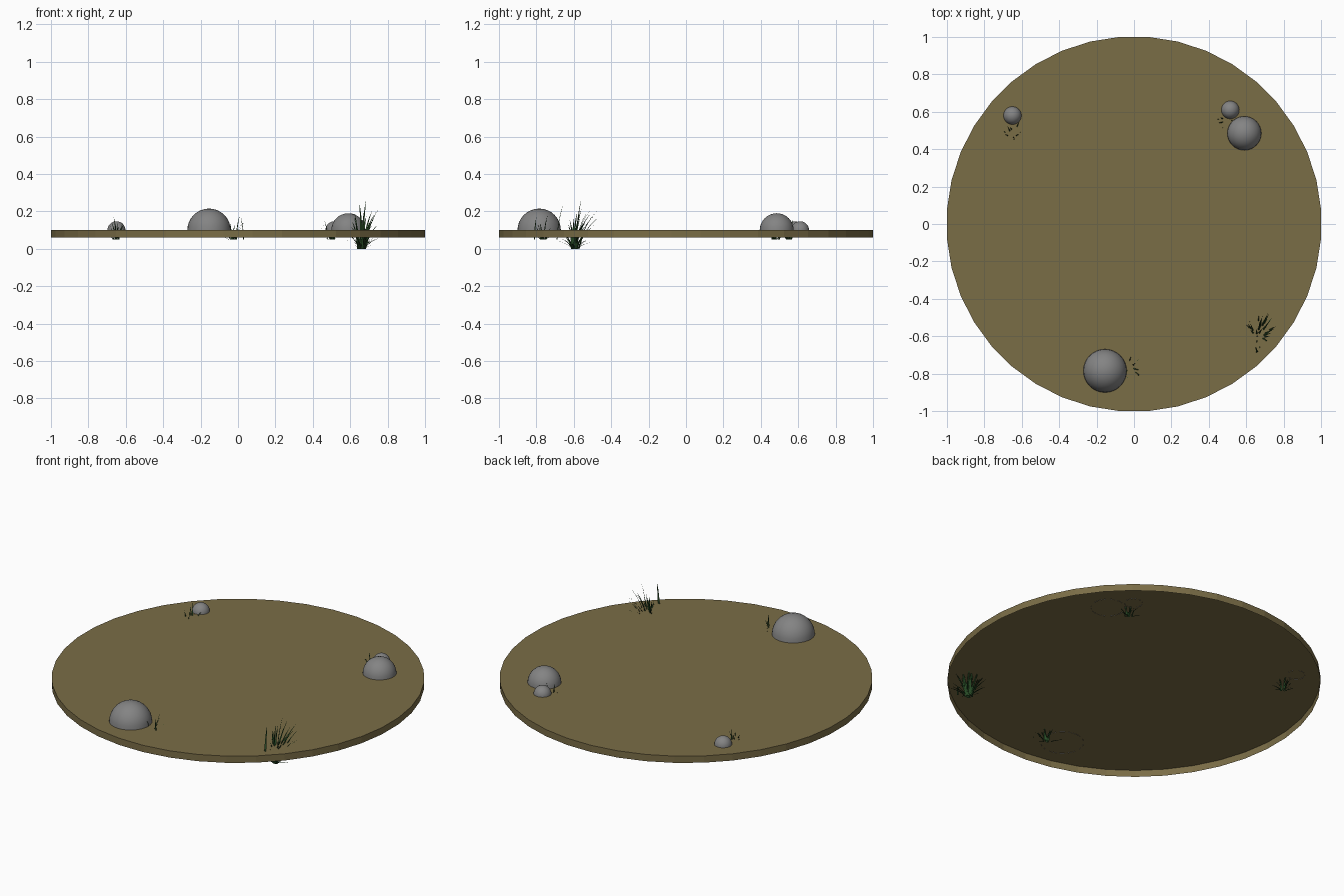
import bpy, bmesh, math, random
from mathutils import Vector

if "Cube" in bpy.data.objects:
    bpy.data.objects.remove(bpy.data.objects["Cube"])

random.seed(7)

def material(name, rgb):
    m = bpy.data.materials.new(name)
    m.diffuse_color = (*rgb, 1)
    m.use_nodes = True
    m.node_tree.nodes["Principled BSDF"].inputs["Base Color"].default_value = m.diffuse_color
    return m

EARTH = material("earth brown", (0.195, 0.153, 0.062))
STONE = material("stone grey", (0.23, 0.23, 0.23))
GRASS = material("grass green", (0.022, 0.075, 0.02))

def finish(bm, name, mat, smooth=False):
    me = bpy.data.meshes.new(name)
    for f in bm.faces:
        f.smooth = smooth
    bm.to_mesh(me)
    bm.free()
    me.materials.append(mat)
    ob = bpy.data.objects.new(name, me)
    bpy.context.collection.objects.link(ob)
    return ob

# Ground: 40-sided disc, open underneath (top face and rim only)
bm = bmesh.new()
R = 1 / math.cos(math.radians(4.5))
rings = []
for z in (0.06, 0.10):
    rings.append([bm.verts.new((R * math.cos(a), R * math.sin(a), z))
                  for a in (math.radians(4.5 + 9 * k) for k in range(40))])
low, top = rings
bm.faces.new(top)
for k in range(40):
    j = (k + 1) % 40
    bm.faces.new((low[k], low[j], top[j], top[k]))
finish(bm, "ground_disc", EARTH)

# Rocks: open half spheres resting on the ground
def rock(name, x, y, r):
    bm = bmesh.new()
    bmesh.ops.create_uvsphere(bm, u_segments=32, v_segments=16, radius=r)
    bmesh.ops.delete(bm, geom=[v for v in bm.verts if v.co.z < -1e-4], context='VERTS')
    ob = finish(bm, name, STONE, True)
    ob.location = (x, y, 0.099)

rock("front_rock", -0.155, -0.785, 0.116)
rock("right_rock", 0.59, 0.485, 0.091)
rock("right_pebble", 0.515, 0.61, 0.048)
rock("left_pebble", -0.65, 0.58, 0.048)

# Grass: tapering bent ribbons
def blade(bm, base, offset, height, width):
    side = Vector((-offset.y, offset.x, 0)).normalized() * width / 2
    prev = None
    for i in range(5):
        t = i / 4
        p = base + offset * t ** 1.4 + Vector((0, 0, height * (1.3 * t - 0.3 * t * t)))
        w = side * (1 - t) ** 0.6
        cur = [bm.verts.new(p)] if i == 4 else [bm.verts.new(p - w), bm.verts.new(p + w)]
        if prev:
            bm.faces.new((prev[0], prev[1], *reversed(cur)))
        prev = cur

def clump(name, base, lean, count, spread, heights, reaches, width, strays=()):
    bm = bmesh.new()
    for i in range(count):
        f = i / (count - 1)
        a = i * 2.4 + random.uniform(-0.4, 0.4)
        d = Vector((math.cos(a), math.sin(a), 0))
        h = heights[0] + (heights[1] - heights[0]) * f
        r = reaches[0] + (reaches[1] - reaches[0]) * f
        start = Vector(base) + d * random.uniform(0.2, 1) * spread
        blade(bm, start, d * r * random.uniform(0.7, 1) + Vector((*lean, 0)) * f, h, width)
    for x, y, z, dx, dy, h in strays:
        blade(bm, Vector((x, y, z)), Vector((dx, dy, 0)), h, width)
    finish(bm, name, GRASS)

clump("large_grass", (0.665, -0.595, 0), (0.035, 0.055), 36, 0.025,
      (0.03, 0.22), (0.11, 0.045), 0.013,
      [(0.66, -0.69, 0.05, -0.01, 0.035, 0.19), (0.665, -0.59, 0, 0.02, 0.03, 0.265)])
clump("left_grass", (-0.65, 0.475, 0.05), (0, 0.03), 16, 0.025,
      (0.01, 0.10), (0.06, 0.035), 0.009, [(-0.65, 0.5, 0.05, -0.015, 0.02, 0.12)])
clump("right_grass", (0.5, 0.55, 0.05), (-0.015, 0), 14, 0.02,
      (0.01, 0.09), (0.06, 0.03), 0.009, [(0.48, 0.56, 0.05, -0.02, 0.01, 0.11)])
clump("front_grass", (-0.03, -0.765, 0.05), (0.02, 0), 14, 0.025,
      (0.01, 0.09), (0.075, 0.04), 0.009,
      [(0.03, -0.81, 0.05, -0.015, 0.01, 0.12), (-0.01, -0.76, 0.05, 0.02, 0.02, 0.13)])
